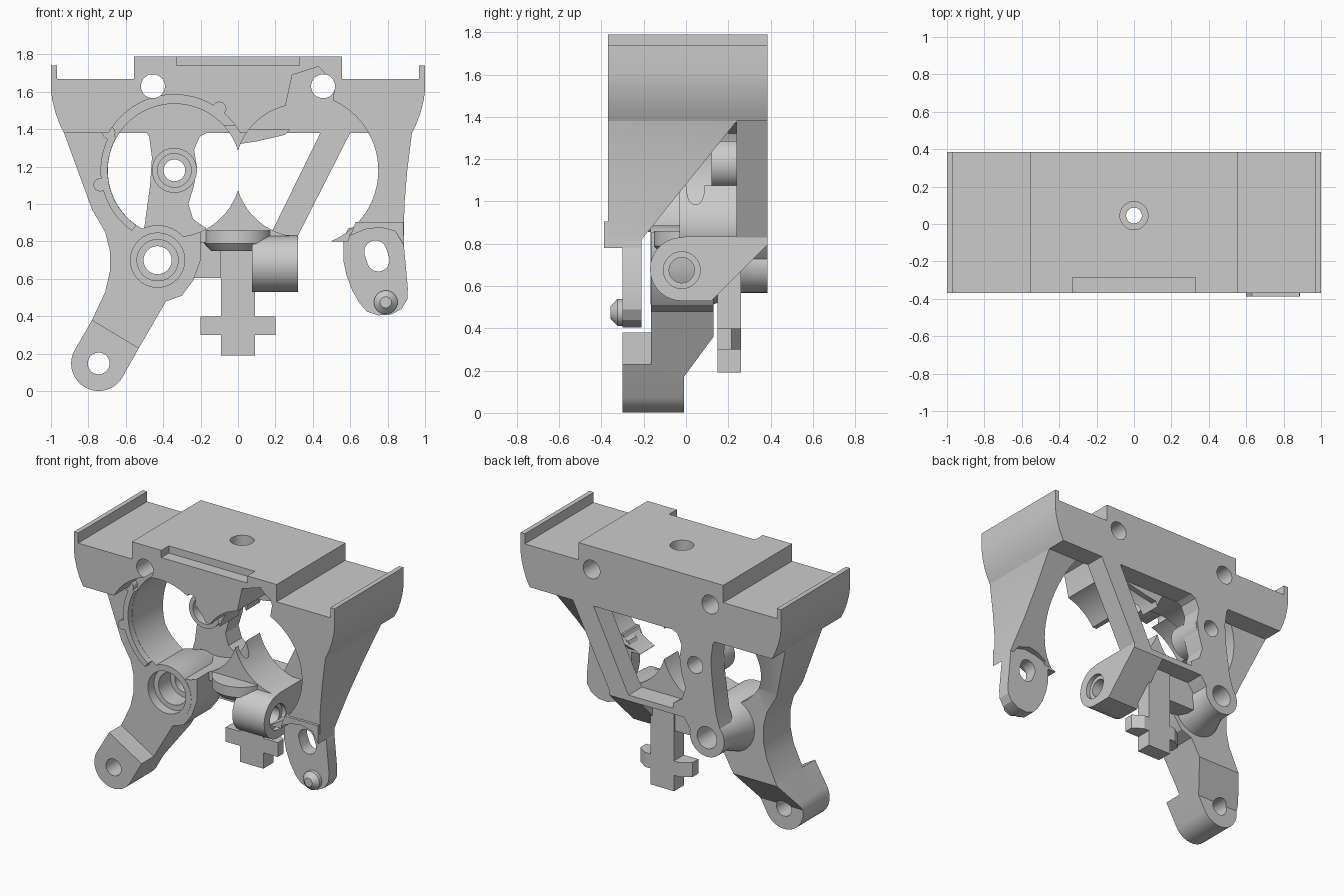
import bpy, bmesh, math


def place(u, v, t, axis):
    return {'X': (t, u, v), 'Y': (u, t, v), 'Z': (u, v, t)}[axis]


def loft(name, rings):
    bm = bmesh.new()
    vs = [[bm.verts.new(p) for p in ring] for ring in rings]
    n = len(vs[0])
    for a, b in zip(vs, vs[1:]):
        for i in range(n):
            bm.faces.new((a[i], a[(i + 1) % n], b[(i + 1) % n], b[i]))
    bm.faces.new(vs[0])
    bm.faces.new(vs[-1][::-1])
    bmesh.ops.recalc_face_normals(bm, faces=bm.faces)
    me = bpy.data.meshes.new(name)
    bm.to_mesh(me)
    bm.free()
    ob = bpy.data.objects.new(name, me)
    bpy.context.collection.objects.link(ob)
    return ob


def prism(name, pts, a, b, axis='Y'):
    return loft(name, [[place(u, v, t, axis) for u, v in pts] for t in (a, b)])


def box(name, x0, x1, y0, y1, z0, z1):
    return prism(name, [(x0, z0), (x1, z0), (x1, z1), (x0, z1)], y0, y1)


def arc(c, r, a0, a1, n=24):
    return [(c[0] + r * math.cos(math.radians(a0 + (a1 - a0) * i / n)),
             c[1] + r * math.sin(math.radians(a0 + (a1 - a0) * i / n))) for i in range(n + 1)]


def lathe(name, c, prof, axis='Y', n=64):
    return loft(name, [[place(u, v, t, axis) for u, v in arc(c, r, 0, 360, n)[:-1]]
                       for t, r in prof])


def boolean(ob, others, op='DIFFERENCE', keep=False):
    bpy.context.view_layer.objects.active = ob
    for o in others:
        m = ob.modifiers.new(op, 'BOOLEAN')
        m.operation, m.object, m.solver = op, o, 'EXACT'
        bpy.ops.object.modifier_apply(modifier=m.name)
        if not keep:
            bpy.data.objects.remove(o)


L, R = (-0.34, 1.18), (0.34, 1.18)      # bore centres
HUB, FOOT = (-0.43, 0.70), (-0.745, 0.148)
FRONT, BACK, WALL = -0.37, 0.385, 0.24


def bores(a, b, which=(L, R)):
    return [lathe('bore_cutter', c, [(a, 0.356), (b, 0.356)], n=96) for c in which]


def post_hole():
    return lathe('post_cutter', (0, 0.045), [(0.5, 0.042), (1.70, 0.042), (1.70, 0.075), (2, 0.075)], 'Z')


def hub_hole():
    return lathe('hub_cutter', HUB, [(-0.4, 0.145), (-0.1, 0.145), (-0.1, 0.11),
                                     (0.03, 0.11), (0.03, 0.075), (0.6, 0.075)])


def right_opening():
    pts = arc(R, 0.41, -100, 66, 40) + [(0.52, 1.64), (0.43, 1.735), (0.29, 1.69), (0.255, 1.53), (0.255, 0.8)]
    return prism('opening_cutter', pts, -0.6, WALL)


# top body with end lips, raised middle, bores and holes
half = [(0.555, 1.79), (0.555, 1.67), (0.967, 1.67), (0.967, 1.74), (1, 1.74), (1, 1.61),
        (0.993, 1.555), (0.978, 1.495), (0.957, 1.435), (0.93, 1.38)]
body = prism('top_body', half + [(-x, z) for x, z in reversed(half)], FRONT, BACK)
cutters = bores(-0.6, WALL)
cutters += [lathe('recess_cutter', L, [(-0.6, 0.405), (-0.165, 0.405)], n=96), right_opening(),
            box('lip_cutter', -0.33, 0.33, -0.5, -0.287, 1.74, 1.9),
            lathe('notch_cutter', (-0.1, 1.51), [(-0.6, 0.035), (-0.165, 0.035)], n=24), post_hole()]
cutters += [lathe('mount_cutter', (s * 0.455, 1.63), [(-0.6, 0.064), (0.6, 0.064)]) for s in (-1, 1)]
boolean(body, cutters)

# pointed web between the two bores
web = prism('upper_web', [(-0.2, 1.42), (-0.2, 1.33), (0, 1.22), (0.2, 1.33), (0.2, 1.42)], -0.2, WALL)
boolean(web, bores(-0.6, 0.6) + [post_hole()])

# lower double trough
trough = box('lower_trough', -0.36, 0.32, -0.03, WALL, 0.795, 1.12)
boolean(trough, bores(-0.6, 0.6) + [post_hole()])

# left leg: front outline intersected with side outline
outline = ([(-0.93, 1.40), (-0.93, 1.38), (-0.78, 0.97), (-0.71, 0.85), (-0.685, 0.75), (-0.685, 0.64),
            (-0.71, 0.53), (-0.78, 0.38)] + arc(FOOT, 0.147, 151, 329, 30)
           + [(-0.53, 0.23), (-0.385, 0.48), (-0.30, 0.51), (-0.24, 0.59), (-0.2, 0.7), (-0.2, 0.9), (-0.5, 1.40)])
leg = prism('left_leg', outline, -0.6, 0.6)
side = prism('side_cutter', [(-0.165, -0.1), (-0.01, -0.1), (-0.01, 0.17), (0.13, 0.36), (0.13, 1.0),
                             (0.24, 1.38), (0.24, 1.5), (-0.165, 1.5)], -1.5, 1.5, 'X')
boolean(leg, [side], 'INTERSECT')


def foot_hole():
    return lathe('foot_cutter', FOOT, [(-0.6, 0.058), (0.6, 0.058)])


boolean(leg, bores(-0.6, 0.6, [L]) + [hub_hole(), foot_hole()])
foot = prism('left_foot', [(-0.78, 0.38)] + arc(FOOT, 0.147, 151, 329, 30) + [(-0.53, 0.23)], -0.30, -0.165)
boolean(foot, [foot_hole()])

# raised rim and tabs beside the left bore
prism('bore_rim', arc(L, 0.395, 150, 235) + arc(L, 0.357, 235, 150), -0.21, -0.16)
for i, a in enumerate((150, 191)):
    (u, v), = arc(L, 0.405, a, a, 1)[:1]
    lathe(f'rim_tab_{i}', (u, v), [(-0.21, 0.035), (-0.1, 0.035)], n=24)

# stepped hub tapering to the back
hub = lathe('hub', HUB, [(-0.167, 0.187), (0.13, 0.187), (0.26, 0.132), (BACK, 0.132)])
boolean(hub, [hub_hole()])

# rear frame struts and bar
strut = prism('rear_strut_left', [(-0.50, 1.40), (-0.475, 1.36), (-0.46, 1.25), (-0.47, 1.1), (-0.50, 0.88), (-0.55, 0.72),
              (-0.43, 0.62), (-0.32, 0.70), (-0.25, 0.80), (-0.17, 0.83), (-0.17, 0.87), (-0.24, 0.92), (-0.265, 1.0),
              (-0.235, 1.1), (-0.22, 1.2), (-0.235, 1.29), (-0.205, 1.36), (-0.16, 1.385), (-0.12, 1.40)], WALL, BACK)
boss = lathe('boss', L, [(0.12, 0.12), (BACK - 0.01, 0.12)])
for o in (strut, boss):
    boolean(o, [hub_hole(), lathe('boss_cutter', L, [(-0.6, 0.09), (0.2, 0.09), (0.2, 0.058), (0.6, 0.058)])])
prism('rear_strut_right', [(0.45, 1.40), (0.61, 1.40), (0.32, 0.83), (0.32, 0.80), (0.15, 0.80), (0.19, 0.87)], WALL, BACK)
prism('rear_corner', [(-0.02, 1.40), (0, 1.32), (0.1, 1.335), (0.25, 1.37), (0.28, 1.40)], WALL - 0.04, WALL)
box('rear_bar', -0.32, 0.32, WALL, BACK, 0.795, 0.835)

# right leg, sloping away from the back
rleg = prism('right_leg', [(0.5, 1.40), (0.935, 1.40), (0.93, 1.38), (0.905, 1.18), (0.89, 1.0), (0.885, 0.78), (0.84, 0.855),
                           (0.76, 0.875), (0.68, 0.865), (0.60, 0.84), (0.59, 0.80), (0.5, 0.80)], FRONT, BACK)
slope = prism('slope_cutter', [(0.24, 1.38), (-0.21, 0.82), (-0.21, 0.2), (0.6, 0.2), (0.6, 1.38)], -1.5, 1.5, 'X')
boolean(rleg, [right_opening(), slope])
prism('leg_ledge', [(0.63, 0.905), (0.885, 0.905), (0.887, 0.78), (0.84, 0.855), (0.76, 0.875), (0.68, 0.865),
                    (0.60, 0.83)], -0.388, -0.21)

# right foot plate with slot and pin
plate = prism('right_foot', [(0.66, 0.885), (0.59, 0.87), (0.565, 0.82), (0.563, 0.70), (0.58, 0.62), (0.61, 0.54),
              (0.65, 0.47), (0.69, 0.425), (0.75, 0.405), (0.82, 0.41), (0.875, 0.44), (0.905, 0.49), (0.908, 0.55),
              (0.885, 0.80), (0.86, 0.85), (0.80, 0.885)], -0.30, -0.21)
boolean(plate, [prism('slot_cutter', arc((0.735, 0.745), 0.06, 20, 200, 16) + arc((0.75, 0.70), 0.06, 200, 380, 16),
                      -0.6, 0.3)])
lathe('foot_pin', (0.79, 0.475), [(-0.25, 0.063), (-0.325, 0.063), (-0.357, 0.03)])

# cross-drilled lug under the trough
lug = prism('lug', arc((-0.02, 0.68), 0.15, 90, 270, 32)
            + [(0.12, 0.53), (BACK, 0.795), (BACK, 0.835), (0.0, 0.835)], 0.075, 0.32, 'X')
boolean(lug, [lathe('lug_cutter', (-0.02, 0.675), [(-0.2, 0.06), (0.29, 0.06), (0.29, 0.087), (0.6, 0.087)], 'X')])

# saucer below the post hole
saucer = lathe('saucer', (0, 0.03), [(0.75, 0.145), (0.79, 0.182), (0.86, 0.182)], 'Z')
boolean(saucer, bores(-0.6, 0.6) + [post_hole()])

# hanging cross-shaped tab and its side rib
box('hanging_tab', -0.09, 0.09, 0.15, 0.26, 0.19, 0.82)
prism('tab_arms', [(-0.2, 0.15), (0.2, 0.15), (0.2, 0.215), (0.13, 0.26), (-0.13, 0.26), (-0.2, 0.215)], 0.30, 0.40, 'Z')
box('side_rib', -0.3, -0.09, 0.12, 0.25, 0.605, 0.81)

# smooth curved faces, keep edges crisp
for o in bpy.data.objects:
    o.select_set(True)
bpy.context.view_layer.objects.active = body
bpy.ops.object.shade_smooth_by_angle(angle=math.radians(25))
